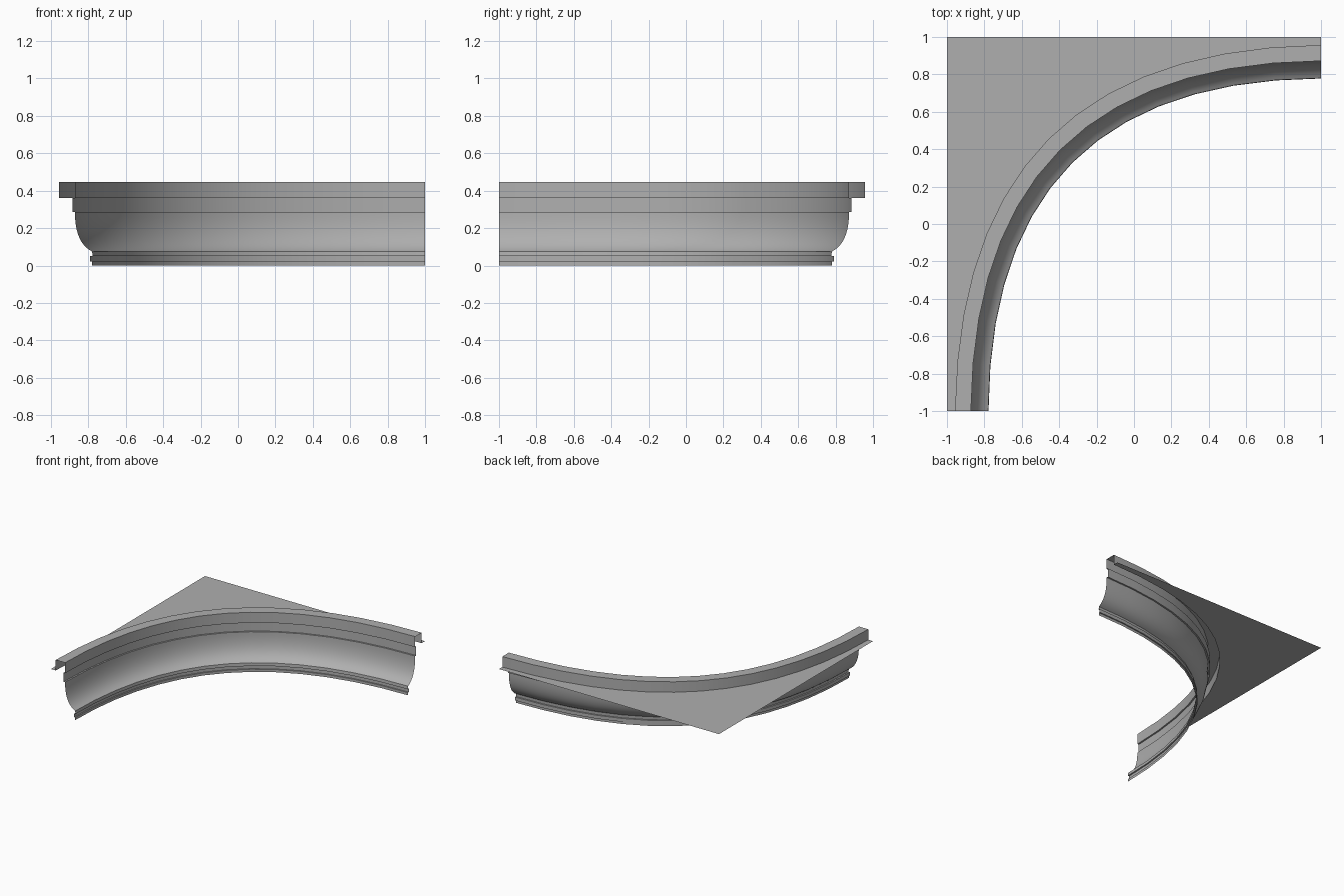
import bpy, math

if "Cube" in bpy.data.objects:
    bpy.data.objects.remove(bpy.data.objects["Cube"])

SEGS = 14            # segments along the curved sweep
CX, CY = 1.0, -1.0   # centre the cornice bends around
PLATE_Z = 0.361

grey = bpy.data.materials.new("plaster_grey")
grey.diffuse_color = (0.43, 0.43, 0.43, 1)
grey.use_nodes = True
grey.node_tree.nodes["Principled BSDF"].inputs["Base Color"].default_value = grey.diffuse_color


def arc_point(r, t):
    """Quadratic sweep from the left end to the far right end."""
    c = 1.77 + 0.92 * (r - 1.78)      # corner handle of the curve
    a, b, d = (1 - t) ** 2, 2 * t * (1 - t), t * t
    return CX - (a * r + b * c), CY + (b * c + d * r)


def build(name, rows):
    """Make a sheet from rows of points; rows run along the sweep."""
    n = len(rows[0])
    verts = [p for row in rows for p in row]
    faces = [(i * n + j, i * n + j + 1, (i + 1) * n + j + 1, (i + 1) * n + j)
             for i in range(len(rows) - 1) for j in range(n - 1)]
    mesh = bpy.data.meshes.new(name)
    mesh.from_pydata(verts, [], faces)
    mesh.validate()
    mesh.materials.append(grey)
    obj = bpy.data.objects.new(name, mesh)
    bpy.context.collection.objects.link(obj)
    bpy.ops.object.select_all(action='DESELECT')
    obj.select_set(True)
    bpy.context.view_layer.objects.active = obj
    bpy.ops.object.shade_smooth_by_angle(angle=math.radians(25))
    return obj


def sweep(name, profile):
    """Sweep a (radius, height) profile around the bend."""
    build(name, [[(*arc_point(r, i / SEGS), z) for r, z in profile]
                 for i in range(SEGS + 1)])


def bezier(a, c, b, n):
    return [tuple((1 - t) ** 2 * p + 2 * t * (1 - t) * q + t * t * s
                  for p, q, s in zip(a, c, b))
            for t in (k / n for k in range(n + 1))]


# raised top rim: back wall, top strip, front face and its small underside
sweep("top_rim", [(1.957, PLATE_Z), (1.957, 0.447), (1.872, 0.447),
                  (1.872, PLATE_Z), (1.885, PLATE_Z)])

# flat frieze band below the rim
sweep("frieze_band", [(1.885, PLATE_Z), (1.885, 0.287), (1.872, 0.287)])

# hollow cove curving in toward the bottom
sweep("cove", bezier((1.872, 0.287), (1.872, 0.12), (1.78, 0.075), 12))

# base moulding with a thin groove
sweep("base_moulding", [(1.78, 0.075), (1.778, 0.05), (1.79, 0.05),
                        (1.79, 0.022), (1.78, 0.022), (1.78, 0.0)])

# flat plate filling the square corner behind the rim
rows = []
for i in range(SEGS + 1):
    t = i / SEGS
    x, y = arc_point(1.957, t)
    if i == SEGS // 2:
        outer = (-1, 1, PLATE_Z)
    elif t < 0.5:
        outer = (-1, y, PLATE_Z)
    else:
        outer = (x, 1, PLATE_Z)
    rows.append([outer, (x, y, PLATE_Z)])
build("corner_plate", rows)
